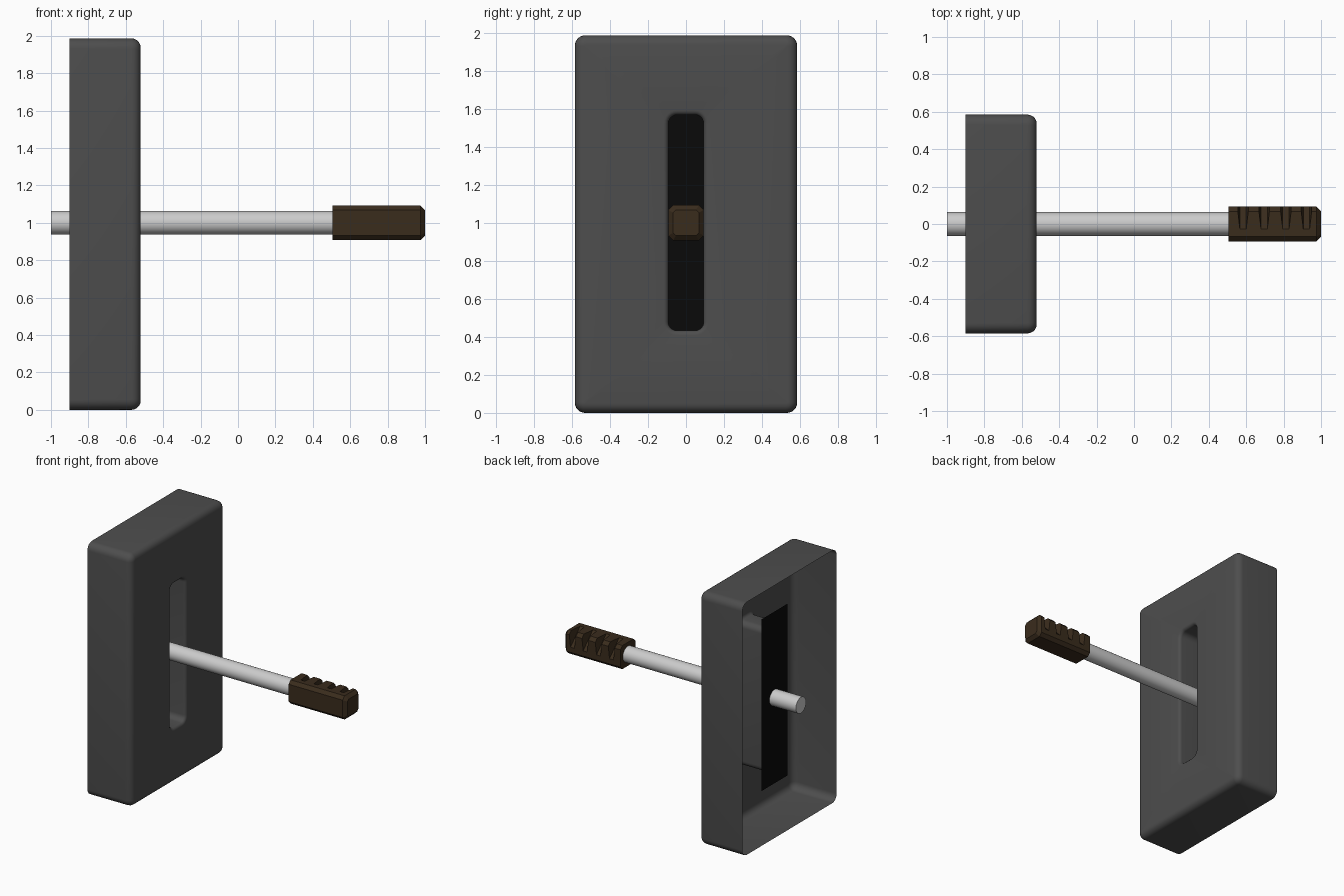
import bpy, bmesh, math

if "Cube" in bpy.data.objects:
    bpy.data.objects.remove(bpy.data.objects["Cube"])

CZ = 0.993   # centre height of the housing


def finish(name, bm, color=None, angle=35):
    bmesh.ops.recalc_face_normals(bm, faces=bm.faces[:])
    me = bpy.data.meshes.new(name)
    bm.to_mesh(me)
    bm.free()
    ob = bpy.data.objects.new(name, me)
    bpy.context.collection.objects.link(ob)
    if color:
        mat = bpy.data.materials.new(name + "_colour")
        mat.diffuse_color = (*color, 1)
        mat.use_nodes = True
        mat.node_tree.nodes["Principled BSDF"].inputs["Base Color"].default_value = mat.diffuse_color
        me.materials.append(mat)
    bpy.ops.object.select_all(action='DESELECT')
    bpy.context.view_layer.objects.active = ob
    ob.select_set(True)
    if angle:
        bpy.ops.object.shade_smooth_by_angle(angle=math.radians(angle))
    return ob


def loft(bm, loops):
    rings = [[bm.verts.new(p) for p in loop] for loop in loops]
    for a, b in zip(rings, rings[1:]):
        n = len(a)
        for i in range(n):
            j = (i + 1) % n
            bm.faces.new((a[i], a[j], b[j], b[i]))
    return rings


def rounded_rect(x, hy, hz, r, cz=CZ, seg=6):
    pts = []
    for k, (sy, sz) in enumerate(((1, 1), (-1, 1), (-1, -1), (1, -1))):
        for i in range(seg + 1):
            a = math.pi / 2 * (k + i / seg)
            pts.append((x, sy * (hy - r) + r * math.cos(a),
                        cz + sz * (hz - r) + r * math.sin(a)))
    return pts


# Housing: open-backed shell, rounded front edge, flared slot and tunnel
XB, XF, XP = -0.90, -0.52, -0.77
HY, HZ, R = 0.585, 0.993, 0.05
SY, SZ, F = 0.093, 0.567, 0.025
loops = [rounded_rect(XB, HY, HZ, 0.055)]
for i in range(6):
    a = math.pi / 2 * i / 5
    d = R * (1 - math.cos(a))
    loops.append(rounded_rect(XF - R + R * math.sin(a), HY - d, HZ - d, 0.057 - d))
for i in range(6):
    a = math.pi / 2 * i / 5
    d = F * (1 - math.sin(a))
    loops.append(rounded_rect(XF - F + F * math.cos(a), SY + d, SZ + d, 0.045 + d, 1.0))
loops.append(rounded_rect(XP, SY, SZ, 0.045, 1.0))
bm = bmesh.new()
loft(bm, loops)
finish("housing", bm, (0.075, 0.075, 0.075))

# Black backing plate behind the slot
bm = bmesh.new()
bm.faces.new([bm.verts.new((XP, y, z)) for y, z in
              ((-0.16, 0.325), (0.16, 0.325), (0.16, 1.675), (-0.16, 1.675))])
finish("slot_backing", bm, (0.003, 0.003, 0.003), None)

# Lever rod
bm = bmesh.new()
rod = [[(x, 0.063 * math.cos(math.tau * i / 32), 1 + 0.063 * math.sin(math.tau * i / 32))
        for i in range(32)] for x in (-1.0, 0.52)]
for ring in loft(bm, rod):
    bm.faces.new(ring)
finish("lever_rod", bm)


# Grip: chamfered bar with finger notches along its upper back edge
def grip_section(x, h, c, notch):
    return [(x, y, 1 + z) for y, z in (
        (h, h - notch), (h - notch, h), (c - h, h), (-h, h - c),
        (-h, c - h), (c - h, -h), (h - c, -h), (h, c - h))]


H, C, DEEP = 0.093, 0.025, 0.12
sections = [grip_section(0.505, H, C, C)]
for xc in (0.583, 0.696, 0.812, 0.922):
    for dx, notch in ((-0.028, C), (-0.017, DEEP), (0.017, DEEP), (0.028, C)):
        sections.append(grip_section(xc + dx, H, C, notch))
sections += [grip_section(0.975, H, C, C), grip_section(1.0, H - 0.025, 0.015, 0.015)]
bm = bmesh.new()
rings = loft(bm, sections)
bm.faces.new(rings[0])
bm.faces.new(rings[-1])
finish("grip", bm, (0.042, 0.025, 0.012), None)
